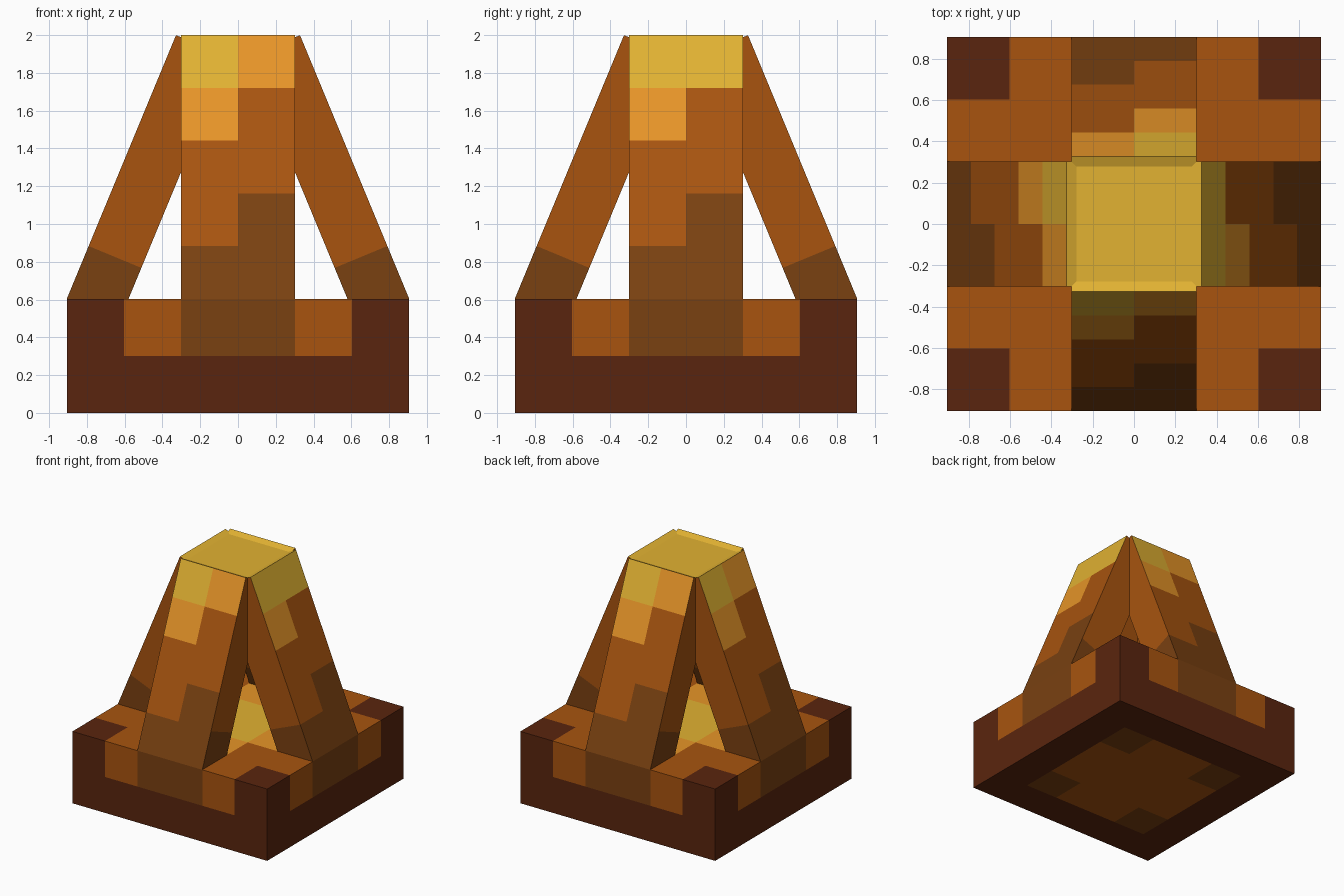
import bpy, bmesh, math
from mathutils import Matrix, Vector

if "Cube" in bpy.data.objects:
    bpy.data.objects.remove(bpy.data.objects["Cube"])

U = 0.3021                      # size of one colour square
TILT = math.radians(22.5)
MAROON, BROWN, RUST, ORANGE, YELLOW = range(5)


def srgb(r, g, b):
    def lin(c):
        c /= 255
        return c / 12.92 if c <= 0.04045 else ((c + 0.055) / 1.055) ** 2.4
    return (lin(r), lin(g), lin(b), 1)


def make_material(name, colour):
    m = bpy.data.materials.new(name)
    m.use_nodes = True
    m.diffuse_color = colour
    bsdf = m.node_tree.nodes["Principled BSDF"]
    bsdf.inputs["Base Color"].default_value = colour
    bsdf.inputs["Roughness"].default_value = 0.9
    return m


MATERIALS = [
    make_material("dark maroon", srgb(90, 37, 14)),
    make_material("brown", srgb(122, 65, 17)),
    make_material("rust", srgb(168, 84, 15)),
    make_material("orange", srgb(231, 149, 40)),
    make_material("golden yellow", srgb(226, 178, 50)),
]


def cell_box(name, low, high, rule, matrix, cells=True):
    """Box in cell units, cut along whole cells and coloured by a rule."""
    low, high = Vector(low), Vector(high)
    bm = bmesh.new()
    bmesh.ops.create_cube(bm, size=1)
    size, mid = high - low, (high + low) / 2
    for v in bm.verts:
        v.co = Vector(c * s + m for c, s, m in zip(v.co, size, mid))
    if cells:
        for axis in range(3):
            for i in range(math.floor(low[axis]) + 1, math.ceil(high[axis])):
                point, normal = Vector(), Vector()
                point[axis], normal[axis] = i, 1
                bmesh.ops.bisect_plane(
                    bm, geom=bm.verts[:] + bm.edges[:] + bm.faces[:],
                    plane_co=point, plane_no=normal)
    bm.normal_update()
    for f in bm.faces:
        f.material_index = rule(f.calc_center_median(), f.normal)
    mesh = bpy.data.meshes.new(name)
    bm.to_mesh(mesh)
    bm.free()
    for m in MATERIALS:
        mesh.materials.append(m)
    obj = bpy.data.objects.new(name, mesh)
    obj.matrix_world = matrix
    bpy.context.collection.objects.link(obj)
    return obj


# Square base: dark corners, glowing centre on top
def base_rule(c, n):
    x, y = abs(c.x), abs(c.y)
    if n.z > 0.5:
        if x < 1 and y < 1:
            return YELLOW
        if min(x, y) < 1 and max(x, y) < 2:
            return ORANGE
        return MAROON if min(x, y) > 2 else RUST
    if n.z < -0.5:
        if max(x, y) > 2:
            return MAROON
        return BROWN if min(x, y) > 1 else RUST
    across = y if abs(n.x) > 0.5 else x
    if c.z < 1 or across > 2:
        return MAROON
    return BROWN if across < 1 else RUST


cell_box("base", (-3, -3, 0), (3, 3, 2), base_rule, Matrix.Scale(U, 4))

# Colours of each leg's outer face, from bottom to top
LEFT_COLUMN = (BROWN, RUST, RUST, ORANGE, YELLOW)
RIGHT_COLUMN = (BROWN, BROWN, RUST, RUST, ORANGE)


def leg_rule(top_right):
    def rule(c, n):
        if n.z > 0.5:
            return YELLOW
        row = min(max(int(c.z), 0), 4)
        if n.y < -0.5:
            if c.x < 0:
                return LEFT_COLUMN[row]
            return top_right if row == 4 else RIGHT_COLUMN[row]
        return BROWN if row == 0 else RUST
    return rule


# Four legs leaning inward, one on each side
for k, side in enumerate(("front", "left", "back", "right")):
    place = (Matrix.Rotation(k * math.pi / 2, 4, "Z")
             @ Matrix.Translation((0, -3 * U, 2 * U))
             @ Matrix.Rotation(-TILT, 4, "X") @ Matrix.Scale(U, 4))
    top_right = YELLOW if side == "left" else ORANGE
    cell_box(side + "_leg", (-1, 0, 0), (1, 1, 5), leg_rule(top_right), place)

# Flat cap closing the top between the legs
top = 1.979 / U
cell_box("top_cap", (-1, -1, top - 0.33), (1, 1, top),
         lambda c, n: YELLOW, Matrix.Scale(U, 4), cells=False)
